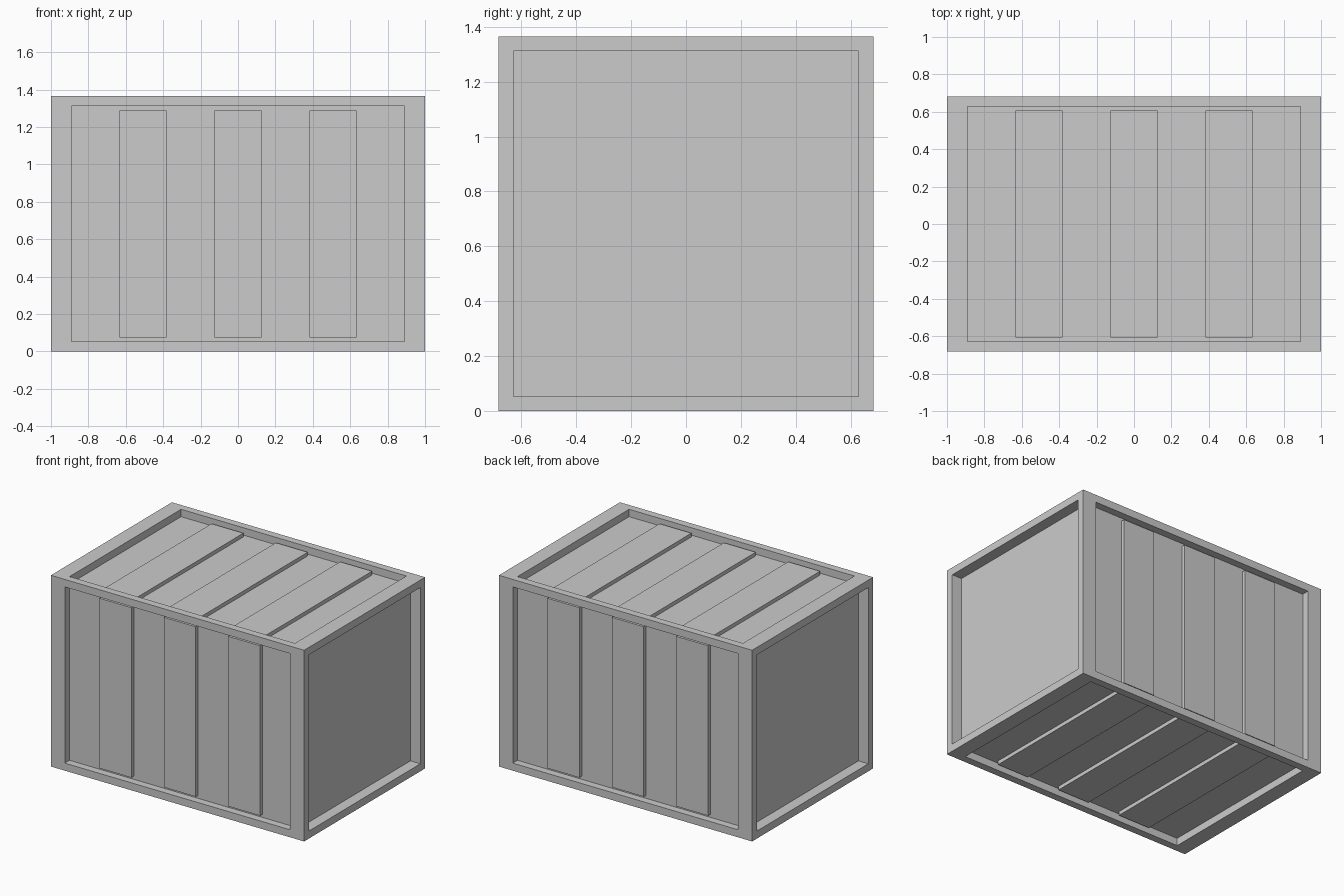
import bpy, bmesh
from mathutils import Matrix, Vector

if "Cube" in bpy.data.objects:
    bpy.data.objects.remove(bpy.data.objects["Cube"])

HALF = Vector((1.0, 0.6825, 0.6825))     # half sizes of the crate
RIM = 0.076                              # rim width on most edges
OPEN_X = 0.89                            # half length of the long openings
RECESS, END_RECESS = 0.053, 0.078        # panel depth: long sides, ends
STEP = 0.027                             # raised plank height above panel
MID = Vector((0, 0, HALF.z))


def finish(bm, name):
    bmesh.ops.recalc_face_normals(bm, faces=bm.faces)
    mesh = bpy.data.meshes.new(name)
    bm.to_mesh(mesh)
    bm.free()
    obj = bpy.data.objects.new(name, mesh)
    bpy.context.collection.objects.link(obj)
    return obj


# Crate body: a box with a rimmed, recessed panel on all six sides
bm = bmesh.new()
bmesh.ops.create_cube(bm, size=2)
for v in bm.verts:
    v.co = Vector(a * b for a, b in zip(v.co, HALF))
bm.normal_update()
for face in list(bm.faces):
    n = face.normal.copy()
    is_end = abs(n.x) > 0.5
    bmesh.ops.inset_individual(bm, faces=[face], thickness=RIM)
    if not is_end:
        for v in face.verts:
            v.co.x = OPEN_X if v.co.x > 0 else -OPEN_X
    # push the panel straight in
    depth = END_RECESS if is_end else RECESS
    new = bmesh.ops.extrude_discrete_faces(bm, faces=[face])["faces"][0]
    for v in new.verts:
        v.co -= n * depth
bmesh.ops.translate(bm, verts=bm.verts, vec=MID)
finish(bm, "crate_body")

# Raised planks: three on each long side, turned around the x axis
length = 2 * (HALF.z - RIM)
for i, side in enumerate(("top", "back", "bottom", "front")):
    bm = bmesh.new()
    for x in (-0.508, 0, 0.508):
        pos = Vector((x, 0, HALF.z - RECESS + STEP / 2))
        bmesh.ops.create_cube(bm, size=1, matrix=Matrix.Translation(pos)
                              @ Matrix.Diagonal((0.252, length, STEP, 1)))
    bm.transform(Matrix.Translation(MID)
                 @ Matrix.Rotation(-i * 1.5707963, 4, 'X'))
    finish(bm, side + "_planks")
